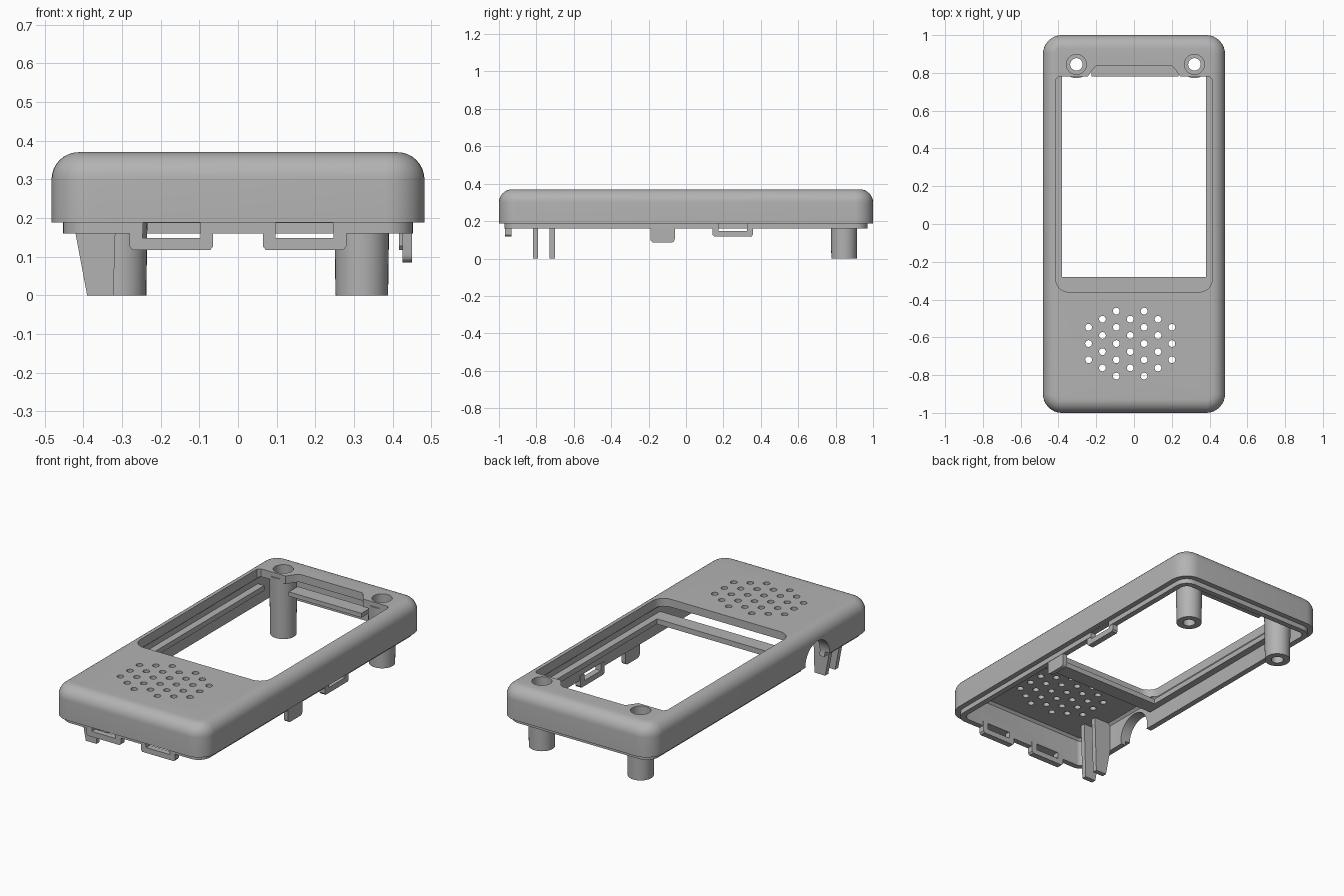
import bpy, bmesh
from math import cos, sin, pi, radians

if "Cube" in bpy.data.objects:
    bpy.data.objects.remove(bpy.data.objects["Cube"])

GREY = (0.45, 0.45, 0.45, 1)
plastic = bpy.data.materials.new("grey plastic")
plastic.use_nodes = True
plastic.diffuse_color = GREY
plastic.node_tree.nodes["Principled BSDF"].inputs["Base Color"].default_value = GREY

HALF_X, HALF_Y = 0.482, 1.0


def finish(name, bm):
    bmesh.ops.recalc_face_normals(bm, faces=bm.faces[:])
    mesh = bpy.data.meshes.new(name)
    bm.to_mesh(mesh)
    bm.free()
    mesh.materials.append(plastic)
    obj = bpy.data.objects.new(name, mesh)
    bpy.context.collection.objects.link(obj)
    return obj


def loft(name, rings):
    """Skin a stack of equal-length rings and cap both ends."""
    bm = bmesh.new()
    rows = [[bm.verts.new(p) for p in ring] for ring in rings]
    n = len(rows[0])
    for a, b in zip(rows, rows[1:]):
        for i in range(n):
            j = (i + 1) % n
            bm.faces.new((a[i], a[j], b[j], b[i]))
    bm.faces.new(rows[0])
    bm.faces.new(rows[-1])
    return finish(name, bm)


def prism(name, outline, z0, z1):
    return loft(name, [[(x, y, z) for x, y in outline] for z in (z0, z1)])


def box(name, x0, x1, y0, y1, z0, z1):
    return prism(name, [(x0, y0), (x1, y0), (x1, y1), (x0, y1)], z0, z1)


def arc(cx, cy, r, start, steps=8):
    angles = [start + pi / 2 * i / steps for i in range(steps + 1)]
    return [(cx + r * cos(a), cy + r * sin(a)) for a in angles]


def round_ring(inset, z):
    r = max(0.1 - inset, 0.025)
    x, y = HALF_X - inset - r, HALF_Y - inset - r
    pts = (arc(x, y, r, 0) + arc(-x, y, r, pi / 2)
           + arc(-x, -y, r, pi) + arc(x, -y, r, 1.5 * pi))
    return [(px, py, z) for px, py in pts]


def circle(x, y, r, z, n=32):
    return [(x + r * cos(2 * pi * i / n), y + r * sin(2 * pi * i / n), z) for i in range(n)]


def tube(name, x, y, r0, r1, z0, z1, n=32):
    return loft(name, [circle(x, y, r0, z0, n), circle(x, y, r1, z1, n)])


def boolean(obj, tool, operation="DIFFERENCE"):
    mod = obj.modifiers.new("cut", "BOOLEAN")
    mod.operation = operation
    mod.solver = "EXACT"
    mod.object = tool
    tool.hide_render = True
    bpy.context.view_layer.objects.active = obj
    bpy.ops.object.modifier_apply(modifier=mod.name)
    bpy.data.objects.remove(tool)


# Hollow shell: cavity, lip, outer wall and rounded top edge
fillet = [(0.07 * (1 - cos(a)), 0.3 + 0.07 * sin(a)) for a in [pi / 2 * i / 8 for i in range(9)]]
section = [(0.075, 0.325), (0.062, 0.312), (0.062, 0.16), (0.03, 0.16), (0.03, 0.188), (0, 0.188)]
shell = loft("shell", [round_ring(i, z) for i, z in section + fillet])

# Screen opening with the stepped notch at its far end
outline = (arc(0.345, -0.29, 0.07, 1.5 * pi)
           + [(0.415, 0.765), (0.4, 0.78), (0.245, 0.78), (0.21, 0.83), (0.195, 0.84)])
outline += [(-x, y) for x, y in reversed(outline)]
boolean(shell, prism("window_cutter", outline, 0.26, 0.5))

# Speaker holes in a hexagonal field
for col, count in enumerate((3, 4, 5, 4, 5, 4, 3)):
    for row in range(count):
        x = -0.02 + (col - 3) * 0.0735
        y = -0.633 + (row - (count - 1) / 2) * 0.086
        boolean(shell, tube("hole_cutter", x, y, 0.018, 0.018, 0.25, 0.5, 16))

# Round cable notch in the right wall
notch = [[(x, y, z) for y, z, _ in circle(-0.5, 0.19, 0.11, 0)] for x in (-0.6, -0.35)]
boolean(shell, loft("notch_cutter", notch))

# Openings in the lip above each clip
for x in (-0.17, 0.17):
    boolean(shell, box("clip_cutter", x - 0.075, x + 0.075, -0.98, -0.9, 0.1, 0.187))
boolean(shell, box("clip_cutter", 0.4, 0.46, 0.175, 0.325, 0.1, 0.187))

parts = [shell]

# Screw posts with a wide bore from above and a narrow hole through
for side, x in (("right", -0.305), ("left", 0.32)):
    y = 0.845
    boolean(shell, tube("bore_cutter", x, y, 0.053, 0.053, 0.25, 0.5))
    post = tube(side + "_screw_post", x, y, 0.068, 0.073, 0, 0.345)
    boolean(post, tube("bore_cutter", x, y, 0.053, 0.053, 0.05, 0.5))
    boolean(post, tube("bore_cutter", x, y, 0.033, 0.033, -0.1, 0.1))
    parts.append(post)

# Screen ledges: two side rails, the free crossbar and the far shelf
for side, s in (("right", -1), ("left", 1)):
    xs = sorted((s * 0.38, s * 0.425))
    parts.append(box(side + "_screen_rail", *xs, -0.365, 0.78, 0.25, 0.28))
parts.append(box("screen_crossbar", -0.425, 0.425, -0.365, -0.28, 0.25, 0.28))
parts.append(box("screen_shelf", -0.225, 0.235, 0.78, 0.86, 0.26, 0.285))


# Snap clips: a U-shaped loop with a bevelled lower edge
def clip(name, place):
    """place maps (along, outward, z) to model space."""
    def block(part, a0, a1, z0, z1, taper=0.0):
        corners = lambda t: [(a0 + t, 0), (a1 - t, 0), (a1 - t, 0.034), (a0 + t, 0.034)]
        rings = [[place(a, d, z0) for a, d in corners(taper)],
                 [place(a, d, z0 + 0.01) for a, d in corners(0)],
                 [place(a, d, z1) for a, d in corners(0)]]
        parts.append(loft(name + part, rings))
    block("_bar", -0.108, 0.108, 0.117, 0.148, 0.008)
    block("_arm_a", -0.108, -0.075, 0.14, 0.187)
    block("_arm_b", 0.075, 0.108, 0.14, 0.187)


clip("front_right_clip", lambda a, d, z: (-0.172 + a, -0.968 + d, z))
clip("front_left_clip", lambda a, d, z: (0.172 + a, -0.968 + d, z))
clip("left_side_clip", lambda a, d, z: (0.45 - d, 0.25 + a, z))

# Side locating tab with rounded lower corners
tab = ([(-0.06, 0.25), (-0.19, 0.25)]
       + arc(-0.17, 0.105, 0.02, pi, 4) + arc(-0.08, 0.105, 0.02, 1.5 * pi, 4))
parts.append(loft("left_locating_tab", [[(x, y, z) for y, z in tab] for x in (0.425, 0.45)]))

# Pair of tapered support ribs
for name, y in (("front_rib", -0.805), ("rear_rib", -0.715)):
    rib = [(-0.39, 0), (-0.322, 0), (-0.312, 0.33), (-0.425, 0.33), (-0.42, 0.16)]
    parts.append(loft(name, [[(x, y + d, z) for x, z in rib] for d in (-0.014, 0.014)]))

# Smooth the curved faces and keep the edges sharp
bpy.ops.object.select_all(action="DESELECT")
for part in parts:
    part.select_set(True)
bpy.context.view_layer.objects.active = shell
bpy.ops.object.shade_smooth_by_angle(angle=radians(30))
